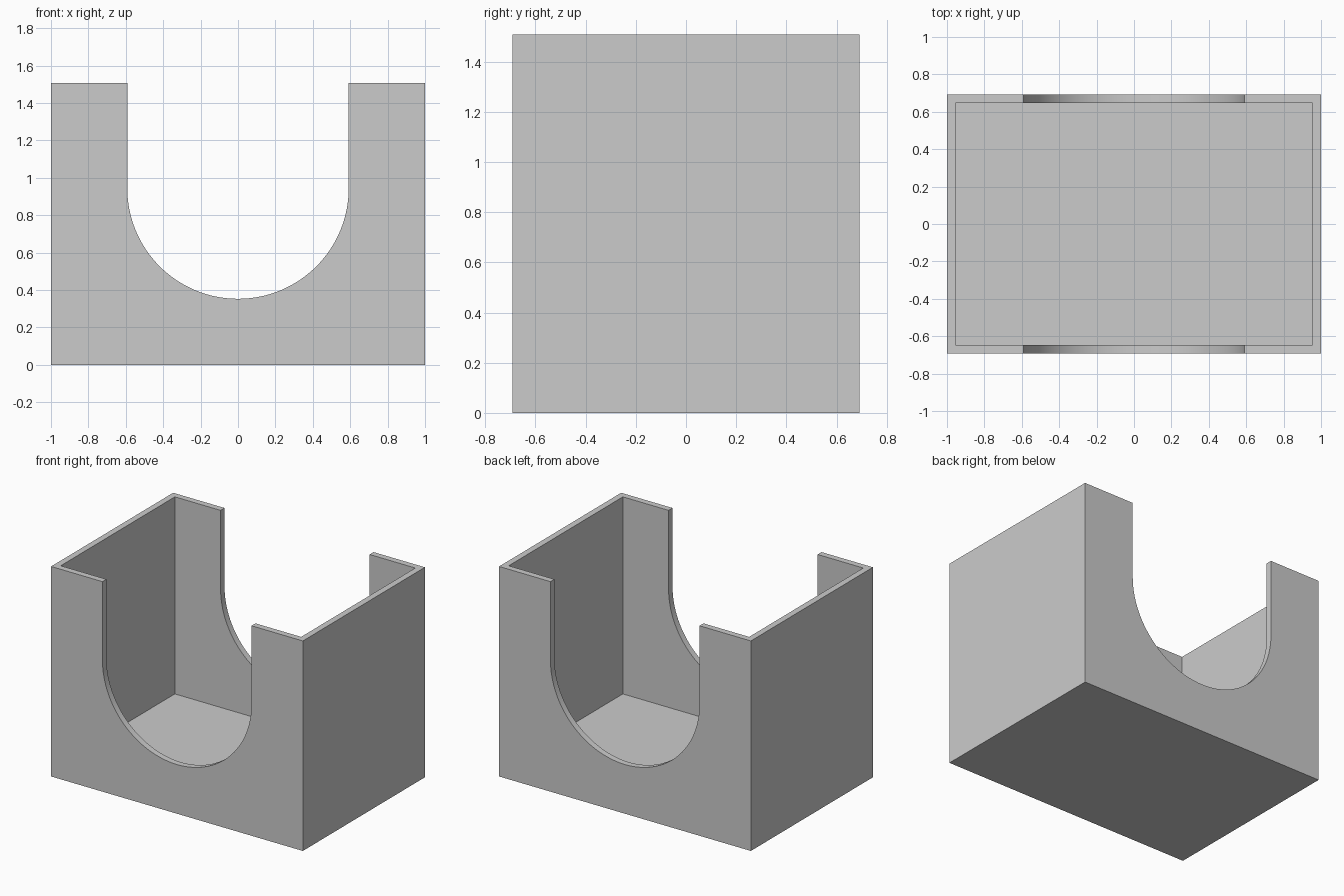
import bpy
import bmesh
import math

cube = bpy.data.objects.get("Cube")
if cube:
    bpy.data.objects.remove(cube, do_unlink=True)

WIDTH, DEPTH, HEIGHT = 2.0, 1.385, 1.508
WALL, FLOOR = 0.045, 0.093
SLOT_RADIUS, SLOT_CENTRE = 0.592, 0.945

grey = bpy.data.materials.new("light_grey")
grey.use_nodes = True
colour = (0.6, 0.6, 0.6, 1)
grey.diffuse_color = colour
grey.node_tree.nodes["Principled BSDF"].inputs["Base Color"].default_value = colour


def extruded(name, profile, vector):
    """Solid made by sweeping a closed outline along a vector."""
    bm = bmesh.new()
    face = bm.faces.new([bm.verts.new(p) for p in profile])
    swept = bmesh.ops.extrude_face_region(bm, geom=[face], use_keep_orig=True)
    verts = [v for v in swept["geom"] if isinstance(v, bmesh.types.BMVert)]
    bmesh.ops.translate(bm, verts=verts, vec=vector)
    bmesh.ops.recalc_face_normals(bm, faces=bm.faces)
    mesh = bpy.data.meshes.new(name)
    bm.to_mesh(mesh)
    bm.free()
    mesh.materials.append(grey)
    obj = bpy.data.objects.new(name, mesh)
    bpy.context.collection.objects.link(obj)
    return obj


def rectangle(width, depth, z):
    x, y = width / 2, depth / 2
    return [(-x, -y, z), (x, -y, z), (x, y, z), (-x, y, z)]


# Open box: outer block, inner cavity, and a round-bottomed slot front to back
box = extruded("open_box", rectangle(WIDTH, DEPTH, 0), (0, 0, HEIGHT))
cavity = extruded("cavity_cutter",
                  rectangle(WIDTH - 2 * WALL, DEPTH - 2 * WALL, FLOOR), (0, 0, HEIGHT))
STEPS = 64
arc = [math.pi + math.pi * i / STEPS for i in range(STEPS + 1)]
outline = [(SLOT_RADIUS * math.cos(a), -DEPTH, SLOT_CENTRE + SLOT_RADIUS * math.sin(a))
           for a in arc]
outline += [(SLOT_RADIUS, -DEPTH, 2), (-SLOT_RADIUS, -DEPTH, 2)]
slot = extruded("slot_cutter", outline, (0, 2 * DEPTH, 0))

for cutter in (cavity, slot):
    cut = box.modifiers.new(cutter.name, "BOOLEAN")
    cut.operation = "DIFFERENCE"
    cut.solver = "EXACT"
    cut.object = cutter

# Bake the cuts, then remove the cutters
bpy.context.view_layer.update()
result = box.evaluated_get(bpy.context.evaluated_depsgraph_get())
mesh = bpy.data.meshes.new_from_object(result)
box.modifiers.clear()
box.data = mesh
for cutter in (cavity, slot):
    bpy.data.objects.remove(cutter, do_unlink=True)

# Smooth the curved slot, keep the corners crisp
bpy.ops.object.select_all(action="DESELECT")
box.select_set(True)
bpy.context.view_layer.objects.active = box
bpy.ops.object.shade_smooth_by_angle(angle=math.radians(30))
